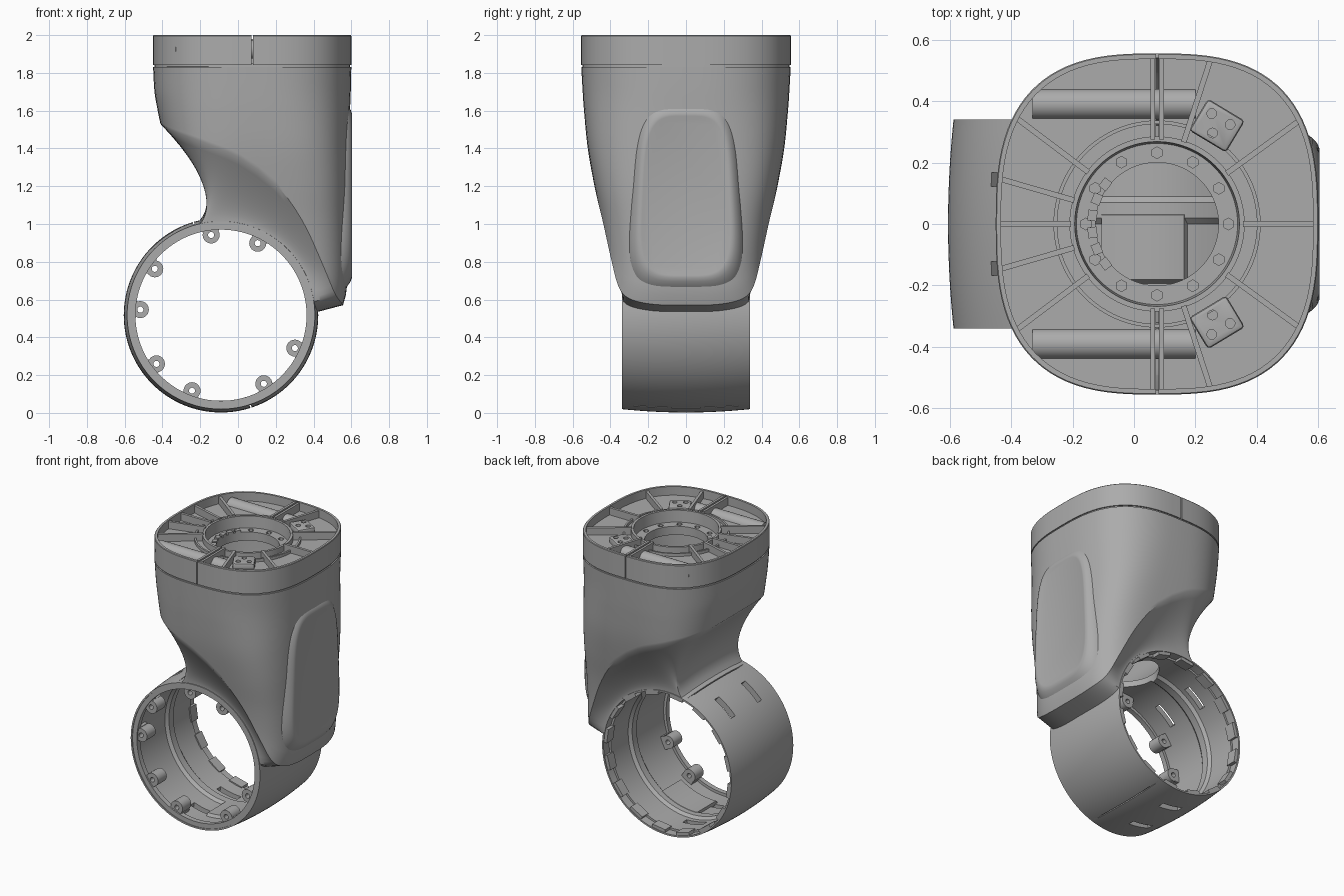
import bpy, bmesh, math
from math import sin, cos, pi, radians
from mathutils import Matrix, Vector

if "Cube" in bpy.data.objects:
    bpy.data.objects.remove(bpy.data.objects["Cube"])

GREY = bpy.data.materials.new("plain grey")
GREY.use_nodes = True
GREY.diffuse_color = (0.41, 0.41, 0.41, 1)
GREY.node_tree.nodes["Principled BSDF"].inputs["Base Color"].default_value = (0.41, 0.41, 0.41, 1)

N = 96                      # columns around each section
POWER = 2.8                 # squareness of the cover outline
BX, BZ = -0.09, 0.517       # barrel axis
HX = 0.075                  # housing axis
PHIS = [2 * pi * j / N for j in range(N)]


def add(name, bm):
    me = bpy.data.meshes.new(name)
    bm.to_mesh(me)
    bm.free()
    me.materials.append(GREY)
    ob = bpy.data.objects.new(name, me)
    bpy.context.collection.objects.link(ob)
    return ob


def apply_mod(ob, kind, **props):
    mod = ob.modifiers.new(kind, kind)
    for k, v in props.items():
        setattr(mod, k, v)
    bpy.context.view_layer.objects.active = ob
    bpy.ops.object.modifier_apply(modifier=mod.name)


def cut(ob, bm):
    tool = add("cutter", bm)
    tool.hide_render = True
    apply_mod(ob, "BOOLEAN", operation='DIFFERENCE', solver='EXACT', object=tool)
    bpy.data.objects.remove(tool)


def loft(name, rings, wrap=False, cap=False):
    """Skin a list of closed rings, outward when they run downwards."""
    bm = bmesh.new()
    rows = [[bm.verts.new(p) for p in ring] for ring in rings]
    n = len(rows[0])
    for a, b in list(zip(rows, rows[1:])) + ([(rows[-1], rows[0])] if wrap else []):
        for j in range(n):
            k = (j + 1) % n
            bm.faces.new((a[j], b[j], b[k], a[k]))
    if cap:
        bm.faces.new(rows[-1])
        bm.faces.new(rows[0][::-1])
    if wrap or cap:
        bmesh.ops.recalc_face_normals(bm, faces=bm.faces)
    return add(name, bm)


def revolve(name, profile, centre, axis='Z', n=N):
    x, y, z = centre
    def ring(r, h):
        t = [2 * pi * j / n for j in range(n)]
        if axis == 'Y':
            return [(x + r * cos(a), y + h, z + r * sin(a)) for a in t]
        return [(x + r * cos(a), y + r * sin(a), z + h) for a in t]
    return loft(name, [ring(r, h) for r, h in profile], wrap=True)


def box(bm, loc, size, rot=Matrix()):
    bmesh.ops.create_cube(bm, size=1, matrix=Matrix.Translation(loc) @ rot @ Matrix.Diagonal((*size, 1)))


def rod(bm, loc, r, length, rot=Matrix(), n=24):
    bmesh.ops.create_cone(bm, cap_ends=True, segments=n, radius1=r, radius2=r,
                          depth=length, matrix=Matrix.Translation(loc) @ rot)


def interp(keys, t):
    """Smooth lookup in rows sorted by their first value."""
    t = min(max(t, keys[0][0]), keys[-1][0])
    i = next(k for k in range(len(keys) - 1) if t <= keys[k + 1][0])
    p, q = keys[i], keys[i + 1]
    before, after = keys[max(i - 1, 0)], keys[min(i + 2, len(keys) - 1)]
    h = q[0] - p[0]
    f = (t - p[0]) / h
    out = []
    for k in range(1, len(p)):
        m0 = (q[k] - before[k]) / (q[0] - before[0]) * h
        m1 = (after[k] - p[k]) / (after[0] - p[0]) * h
        out.append(p[k] + f * m0 + f * f * (3 * (q[k] - p[k]) - 2 * m0 - m1)
                   + f ** 3 * (2 * (p[k] - q[k]) + m0 + m1))
    return out


def spow(v, e):
    return math.copysign(abs(v) ** e, v)


# Housing: height, left x, right x, half depth, squareness
BODY = [(0.55, -0.35, 0.55, 0.435, 3.6), (0.64, -0.35, 0.574, 0.435, 3.6), (0.8, -0.35, 0.582, 0.43, 3.6),
        (1.0, -0.35, 0.584, 0.448, 3.6), (1.2, -0.36, 0.586, 0.485, 3.5), (1.4, -0.385, 0.588, 0.52, 3.2),
        (1.6, -0.425, 0.593, 0.54, 2.9), (1.7, -0.442, 0.597, 0.547, POWER),
        (1.84, -0.45, 0.6, 0.555, POWER)]
# Swept crease: sideways position, crease height, landing angle on the barrel
CREASE = [(-1, 1.53, 103), (-0.92, 1.5, 103), (-0.56, 1.43, 97), (-0.16, 1.34, 85),
          (0.24, 1.18, 68), (0.5, 1.0, 53), (0.7, 0.8, 33), (0.86, 0.64, 10), (1, 0.57, 2)]


def section(phi, z, scale=1.0):
    xl, xr, b, power = interp(BODY, z)
    u, v = spow(cos(phi), 2 / power), spow(sin(phi), 2 / power)
    return Vector(((xl + xr) / 2 + scale * u * (xr - xl) / 2, scale * v * b, z))


def barrel_radius(y):
    return 0.515 - 0.018 * (y / 0.34) ** 2


def around(deg, r, y):
    return Vector((BX + r * cos(radians(deg)), y, BZ + r * sin(radians(deg))))


def spin(deg):
    return Matrix.Rotation(-radians(deg), 4, 'Y')


# Housing shell with the concave neck flowing onto the barrel
columns = []
for phi in PHIS:
    zc = 1.2
    for _ in range(20):
        u = spow(cos(phi), 2 / interp(BODY, zc)[3])
        zc, ang = interp(CREASE, u)
    col = [section(phi, 1.832 + (zc - 1.832) * i / 24) for i in range(25)]
    top = col[-1]
    y = max(-0.335, min(0.335, top.y))
    end = around(ang, barrel_radius(y) - 0.003, y)
    mid = end + (top - end) * 0.3
    mid.y = y
    mid.x += 0.2 * max(0, -u) ** 2
    for i in range(1, 13):
        t = i / 12
        col.append(top * (1 - t) ** 2 + mid * 2 * t * (1 - t) + end * t * t)
    columns.append(col)
shell = loft("housing_shell", list(zip(*columns)))
apply_mod(shell, "SOLIDIFY", thickness=0.015, offset=-1)


def band(scale, z):
    ring = [section(p, 1.84, scale) for p in PHIS]
    return [(v.x, v.y, z) for v in ring]


def circle(r, z):
    return [(HX + r * cos(p), r * sin(p), z) for p in PHIS]


# Seam liner between housing and cover
loft("seam_liner", [band(0.985, 1.85), band(0.985, 1.79)])

# Cover: outer wall and recessed floor, split down the middle
cover = loft("top_cover", [band(1, 1.842), band(1, 1.996), band(0.994, 2.0), band(0.967, 2.0),
                           band(0.967, 1.94), circle(0.275, 1.94), circle(0.275, 1.92),
                           band(0.967, 1.92), band(0.967, 1.842)], wrap=True)
bm = bmesh.new()
box(bm, (HX, 0, 1.95), (0.008, 1.4, 0.4))
cut(cover, bm)

# Radial ribs
bm = bmesh.new()
for deg in (0, 36, 72, 143, 164, 180, 196, 217, 288, 324):
    a = radians(deg)
    edge = 0.97 * (abs(cos(a) / 0.525) ** POWER + abs(sin(a) / 0.555) ** POWER) ** (-1 / POWER)
    start = 0.28
    m = (start + edge) / 2
    box(bm, (HX + m * cos(a), m * sin(a), 1.96), (edge - start, 0.018, 0.06), Matrix.Rotation(a, 4, 'Z'))
for sx in (-1, 1):
    for sy in (-1, 1):
        box(bm, (HX + sx * 0.014, sy * 0.41, 1.96), (0.016, 0.27, 0.07))
add("cover_ribs", bm)

# Concentric stiffening ring and bolted hub with stop blocks on one side
revolve("stiffening_ring", [(0.325, 1.93), (0.325, 1.96), (0.337, 1.96), (0.337, 1.93)], (HX, 0, 0))
hub = revolve("hub_flange", [(0.285, 1.84), (0.285, 1.98), (0.268, 1.98), (0.262, 1.9),
                             (0.2, 1.9), (0.2, 1.84)], (HX, 0, 0))
bm = bmesh.new()
for k in range(12):
    a = k * pi / 6
    rod(bm, (HX + 0.232 * cos(a), 0.232 * sin(a), 1.9), 0.019, 0.08, n=6)
cut(hub, bm)
bm = bmesh.new()
for k in range(6):
    a = radians(142.5 + 15 * k)
    box(bm, (HX + 0.212 * cos(a), 0.212 * sin(a), 1.905), (0.03, 0.035, 0.02), Matrix.Rotation(a, 4, 'Z'))
add("hub_stop_blocks", bm)

# Conduits and drilled bolt pads, one on each side
for side, label in ((-1, "front"), (1, "back")):
    bm = bmesh.new()
    rod(bm, (-0.065, side * 0.39, 1.925), 0.05, 0.53, Matrix.Rotation(pi / 2, 4, 'Y'), 32)
    add(label + "_conduit", bm)
    turn = Matrix.Rotation(side * radians(59), 4, 'Z')
    spot = Vector((0.27, side * 0.32, 0))
    bm = bmesh.new()
    box(bm, spot + Vector((0, 0, 1.945)), (0.12, 0.14, 0.06), turn)
    pad = add(label + "_bolt_pad", bm)
    apply_mod(pad, "BEVEL", width=0.012, segments=2)
    bm = bmesh.new()
    for dx, dy in ((-0.028, 0), (0.025, 0.035), (0.025, -0.035)):
        rod(bm, spot + turn @ Vector((dx, dy, 0)) + Vector((0, 0, 1.975)), 0.016, 0.05, n=12)
    cut(pad, bm)


# Soft raised side panel, wider towards its foot
def panel_ring(hy, hz, x):
    ring = []
    for p in PHIS:
        z = hz * spow(sin(p), 0.5)
        ring.append((x, hy * spow(cos(p), 0.5) * (1 - 0.2 * z), 1.15 + z))
    return ring


loft("side_panel", [panel_ring(0.295, 0.53, 0.53), panel_ring(0.285, 0.505, 0.56),
                    panel_ring(0.27, 0.475, 0.582), panel_ring(0.255, 0.455, 0.596),
                    panel_ring(0.24, 0.435, 0.603), panel_ring(0.228, 0.422, 0.603),
                    panel_ring(0.215, 0.408, 0.599)], cap=True)

# Barrel: hollow, slightly crowned, stepped bore
outer = [(barrel_radius(y), y) for y in [0.34 - 0.04 * i for i in range(18)]]
bore = [(0.486, -0.34), (0.486, -0.335), (0.453, -0.335), (0.453, -0.3), (0.472, -0.3), (0.472, 0),
        (0.455, 0.02), (0.455, 0.07), (0.472, 0.09), (0.472, 0.28), (0.486, 0.28), (0.486, 0.34)]
barrel = revolve("barrel", outer + bore, (BX, 0, BZ), 'Y', 128)

# Slots, split seams and the passage up into the housing
bm = bmesh.new()
for deg in (128, 260):
    for y in (-0.145, 0.145):
        box(bm, around(deg, 0.5, y), (0.12, 0.045, 0.16), spin(deg))
for deg in (106.5, 288):
    box(bm, around(deg, 0.52, 0), (0.04, 0.8, 0.007), spin(deg))
rod(bm, (0.08, 0, 0.95), 0.22, 0.5, n=48)
cut(barrel, bm)

# Raised saddle on the floor of the bore
saddle = [[around(deg, r, y) for r, y in ((0.48, -0.2), (0.453, -0.18), (0.453, 0.03), (0.48, 0.05))]
          for deg in range(268, 305, 4)]
loft("bore_saddle", saddle, cap=True)

# Screw bosses inside the front rim, each on a foot joined to the wall
feet = bmesh.new()
for i, deg in enumerate((63, 97, 145, 176, 217, 249, 302, 336)):
    revolve("screw_boss_%d" % (i + 1), [(0.016, -0.325), (0.045, -0.325), (0.045, -0.23), (0.016, -0.23)],
            around(deg, 0.428, 0), 'Y', 24)
    box(feet, around(deg, 0.464, -0.277), (0.034, 0.094, 0.088), spin(deg))
add("boss_feet", feet)

# Locking tabs inside the back rim
bm = bmesh.new()
for k in range(16):
    deg = k * 22.5 + 8
    box(bm, around(deg, 0.476, 0.3), (0.026, 0.07, 0.1), spin(deg))
add("locking_tabs", bm)

# Smooth shading with sharp edges kept
bpy.ops.object.select_all(action='DESELECT')
for ob in bpy.context.scene.objects:
    if ob.type == 'MESH':
        ob.select_set(True)
        bpy.context.view_layer.objects.active = ob
bpy.ops.object.shade_smooth_by_angle(angle=radians(32))
